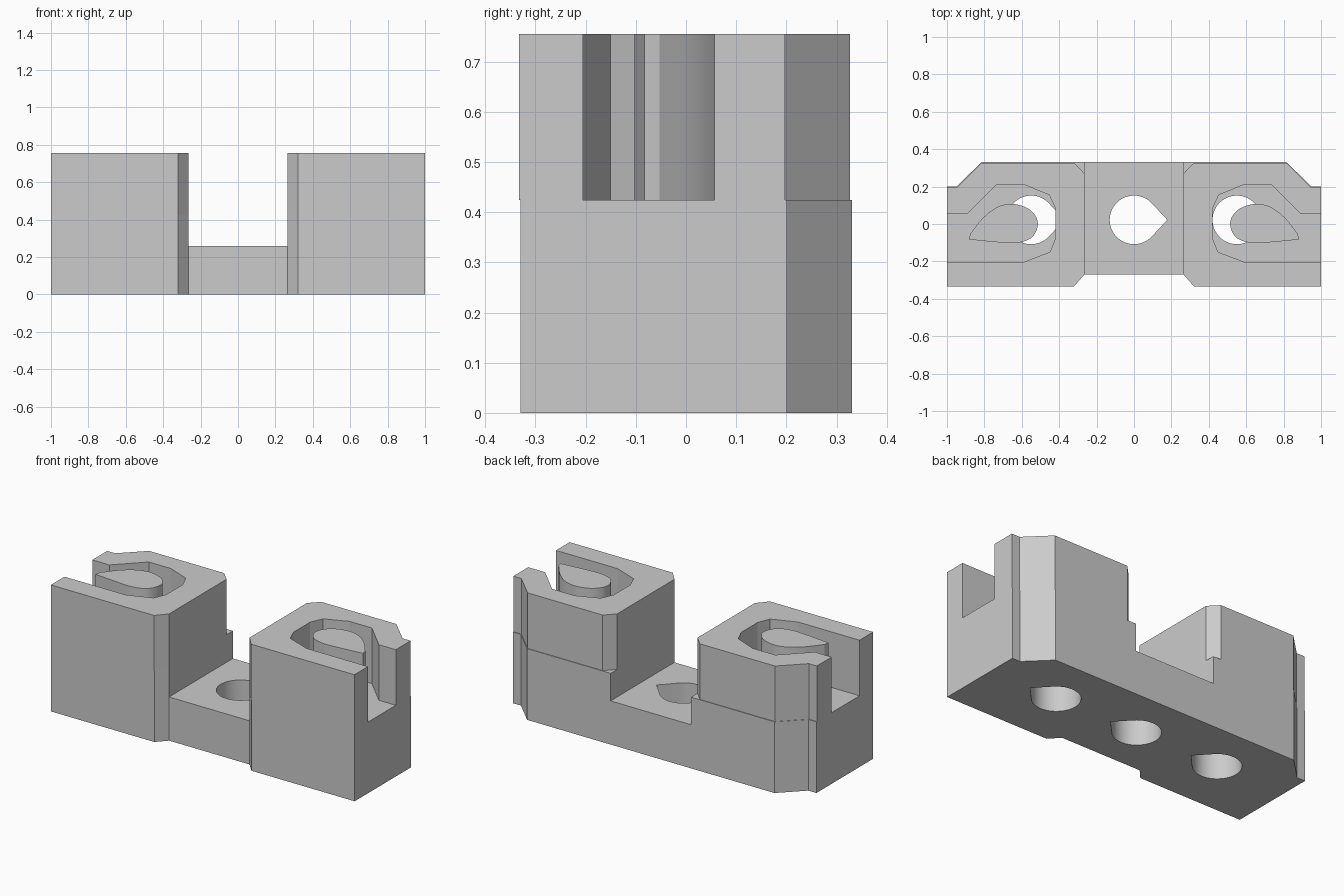
import bpy, bmesh, math
from mathutils import Vector

cube = bpy.data.objects.get("Cube")
if cube:
    bpy.data.objects.remove(cube, do_unlink=True)

grey = bpy.data.materials.new("plain grey")
grey.use_nodes = True
grey.diffuse_color = (0.6, 0.6, 0.6, 1)
grey.node_tree.nodes["Principled BSDF"].inputs["Base Color"].default_value = (0.6, 0.6, 0.6, 1)

FLOOR, SADDLE, TOP = 0.424, 0.26, 0.755


def prism(name, outline, z0, z1):
    """Extrude a flat outline between two heights."""
    bm = bmesh.new()
    face = bm.faces.new([bm.verts.new((x, y, z0)) for x, y in outline])
    out = bmesh.ops.extrude_face_region(bm, geom=[face])
    moved = [v for v in out["geom"] if isinstance(v, bmesh.types.BMVert)]
    bmesh.ops.translate(bm, verts=moved, vec=(0, 0, z1 - z0))
    bmesh.ops.recalc_face_normals(bm, faces=bm.faces)
    mesh = bpy.data.meshes.new(name)
    bm.to_mesh(mesh)
    bm.free()
    mesh.materials.append(grey)
    ob = bpy.data.objects.new(name, mesh)
    bpy.context.collection.objects.link(ob)
    return ob


def combine(target, other, operation):
    """Apply a boolean and discard the second object."""
    mod = target.modifiers.new("combine", "BOOLEAN")
    mod.operation, mod.solver, mod.object = operation, "EXACT", other
    bpy.context.view_layer.objects.active = target
    bpy.ops.object.modifier_apply(modifier=mod.name)
    bpy.data.objects.remove(other, do_unlink=True)


def flip(points):
    return [(-x, y) for x, y in reversed(points)]


def smooth_path(points, steps=6):
    """Catmull-Rom curve through an open run of points."""
    pts = [Vector(p) for p in [points[0]] + points + [points[-1]]]
    path = []
    for a, b, c, d in zip(pts, pts[1:], pts[2:], pts[3:]):
        for i in range(steps):
            t = i / steps
            path.append(0.5 * (2 * b + (c - a) * t + (2 * a - 5 * b + 4 * c - d) * t ** 2
                               + (3 * b - a - 3 * c + d) * t ** 3))
    return [tuple(p) for p in path] + [points[-1]]


# Lower block: notched front, chamfered back corners
half = [(0.265, -0.27), (0.32, -0.33), (1, -0.33), (1, 0.201), (0.947, 0.201), (0.815, 0.331)]
body = prism("block", half + flip(half), 0, FLOOR)

# Saddle between the towers
s = 0.265
combine(body, prism("saddle_cutter", [(-s, -1), (s, -1), (s, 1), (-s, 1)], SADDLE, 1), "DIFFERENCE")

# Three teardrop holes, all pointing the same way
r, tip = 0.13, 0.178
a0 = math.acos(r / tip)
for cx in (-0.55, 0, 0.55):
    arc = [a0 + (2 * math.pi - 2 * a0) * i / 40 for i in range(41)]
    drop = [(cx + r * math.cos(a), 0.022 + r * math.sin(a)) for a in arc] + [(cx + tip, 0.022)]
    combine(body, prism("hole_cutter", drop, -0.1, 0.6), "DIFFERENCE")

# Towers: C-shaped walls around a pocket that opens to the side
tower = [(0.265, -0.27), (0.32, -0.333), (1, -0.333), (1, -0.205),
         (0.595, -0.205), (0.45, -0.15), (0.419, -0.075), (0.419, 0.08), (0.453, 0.155),
         (0.587, 0.21), (0.735, 0.21), (0.888, 0.057), (1, 0.057),
         (1, 0.197), (0.947, 0.197), (0.815, 0.327), (0.32, 0.327), (0.265, 0.27)]

# Rounded teardrop island standing in each pocket
island = smooth_path([(0.876, -0.053), (0.81, 0.03), (0.735, 0.088), (0.655, 0.108),
                      (0.57, 0.085), (0.522, 0.035), (0.517, -0.02), (0.55, -0.075),
                      (0.62, -0.1), (0.7, -0.1), (0.882, -0.083)])
for side, shape in (("left", lambda p: p), ("right", flip)):
    combine(body, prism(side + "_tower", shape(tower), FLOOR, TOP), "UNION")
    combine(body, prism(side + "_island", shape(island), FLOOR, TOP), "UNION")

# Smooth the curved walls, keep corners crisp
bpy.ops.object.select_all(action="DESELECT")
body.select_set(True)
bpy.context.view_layer.objects.active = body
bpy.ops.object.shade_smooth_by_angle(angle=math.radians(20))
